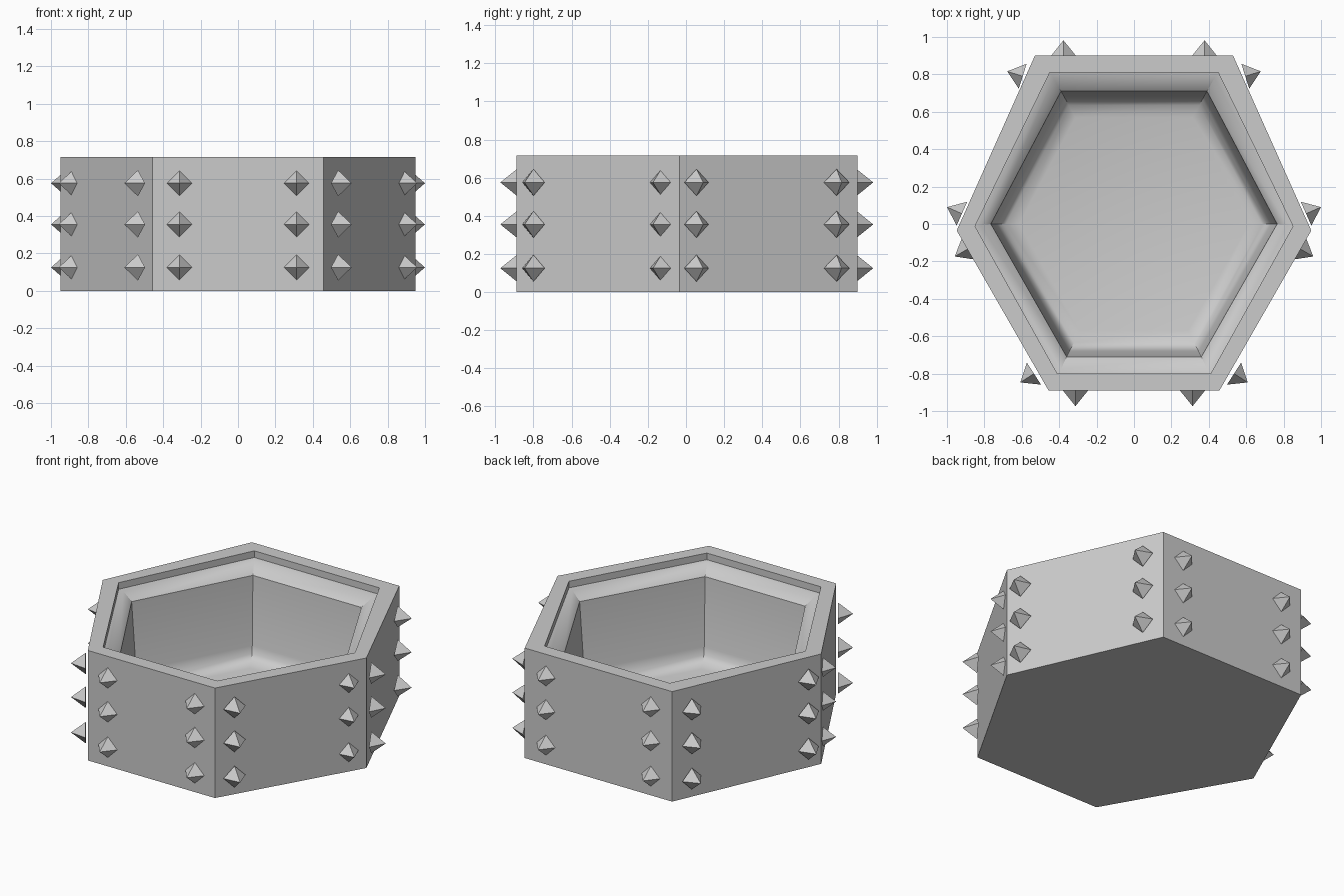
import bpy, bmesh, math
from mathutils import Vector, Matrix

cube = bpy.data.objects.get("Cube")
if cube:
    bpy.data.objects.remove(cube, do_unlink=True)

stone = bpy.data.materials.new("stone_grey")
GREY = (0.6, 0.6, 0.6, 1.0)
stone.diffuse_color = GREY
stone.use_nodes = True
stone.node_tree.nodes["Principled BSDF"].inputs["Base Color"].default_value = GREY


def make_object(name, bm):
    bmesh.ops.recalc_face_normals(bm, faces=bm.faces)
    mesh = bpy.data.meshes.new(name)
    bm.to_mesh(mesh)
    bm.free()
    mesh.materials.append(stone)
    obj = bpy.data.objects.new(name, mesh)
    bpy.context.collection.objects.link(obj)
    return obj


def hexagon(back, side, front, scale=1.0):
    """Six corners from the right half, mirrored in x."""
    half = [Vector(p) * scale for p in (front, side, back)]
    return half + [Vector((-p.x, p.y)) for p in reversed(half)]


# Planter body: rings from the underside, over the rim, down to the floor
outer = hexagon((0.53, 0.9), (0.948, -0.035), (0.457, -0.89))
opening = hexagon((0.45, 0.81), (0.85, -0.012), (0.41, -0.8))
ledge = hexagon((0.43, 0.78), (0.82, -0.006), (0.39, -0.775))
wall = ((0.39, 0.71), (0.765, 0.0), (0.36, -0.71))

rings = [(outer, 0.0), (outer, 0.715), (opening, 0.715), (opening, 0.672), (ledge, 0.665)]
# Inner wall with a rounded foot: inset, height
for inset, z in [(0, 0.61), (0.03, 0.17), (0.045, 0.125), (0.075, 0.095), (0.14, 0.08)]:
    rings.append((hexagon(*wall, scale=1 - inset / 0.71), z))

bm = bmesh.new()
loops = [[bm.verts.new((p.x, p.y, z)) for p in ring] for ring, z in rings]
for low, high in zip(loops, loops[1:]):
    for i in range(6):
        j = (i + 1) % 6
        bm.faces.new((low[i], low[j], high[j], high[i]))
bm.faces.new(loops[0])
bm.faces.new(loops[-1])
body = make_object("planter_body", bm)
bpy.ops.object.select_all(action='DESELECT')
body.select_set(True)
bpy.context.view_layer.objects.active = body
bpy.ops.object.shade_smooth_by_angle(angle=math.radians(35))

# Spikes: base centre and outward direction on the right half
SPIKES = {
    "front": ((0.313, -0.887), (0.0, -1.0)),
    "front_side_outer": ((0.535, -0.80), (0.84, -0.54)),
    "front_side_inner": ((0.883, -0.13), (0.866, -0.5)),
    "back_side_inner": ((0.92, 0.055), (0.914, 0.406)),
    "back_side_outer": ((0.595, 0.79), (0.95, 0.3)),
    "back": ((0.377, 0.895), (0.0, 1.0)),
}
RADIUS, HEIGHT = 0.07, 0.087
for name, (base, direction) in SPIKES.items():
    for side, sign in (("left", 1), ("right", -1)):
        out = Vector((sign * direction[0], direction[1], 0)).normalized()
        across = Vector((-out.y, out.x, 0))
        bm = bmesh.new()
        for z in (0.125, 0.355, 0.575):
            centre = Vector((sign * base[0], base[1], z)) + out * HEIGHT / 2
            # Local x runs across the wall, local y up, local z outwards
            frame = Matrix((across, Vector((0, 0, 1)), out)).transposed().to_4x4()
            bmesh.ops.create_cone(bm, cap_ends=True, segments=4, radius1=RADIUS,
                                  radius2=0, depth=HEIGHT,
                                  matrix=Matrix.Translation(centre) @ frame)
        make_object(f"{name}_spikes_{side}", bm)
